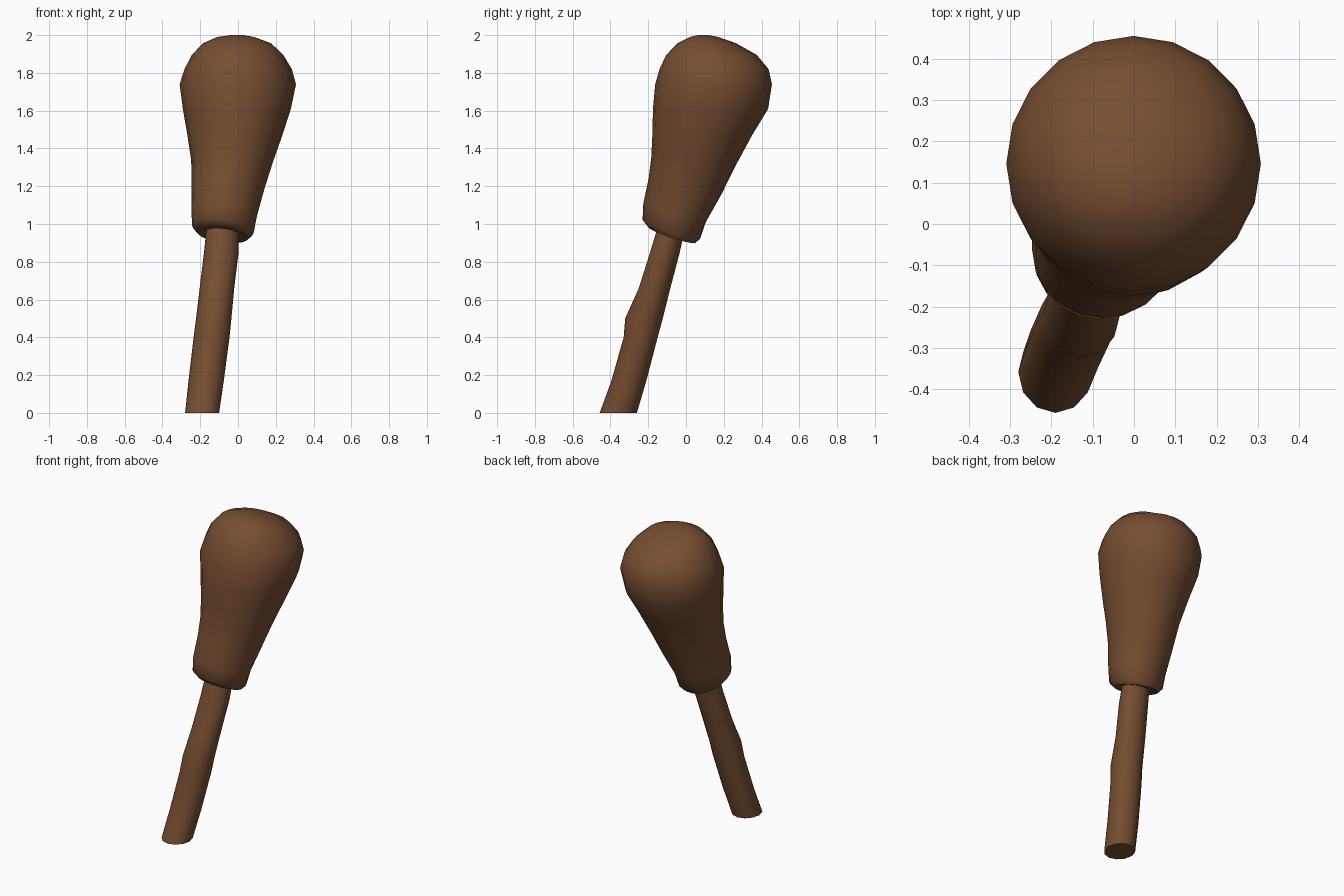
import bpy, bmesh, math

if "Cube" in bpy.data.objects:
    bpy.data.objects.remove(bpy.data.objects["Cube"])

brown = bpy.data.materials.new("brown")
brown.diffuse_color = (0.18, 0.075, 0.031, 1)
brown.use_nodes = True
brown.node_tree.nodes["Principled BSDF"].inputs["Base Color"].default_value = brown.diffuse_color


def loft(name, rings, sides):
    """Skin elliptical rings given as x min, x max, y min, y max, z, tilt."""
    bm = bmesh.new()
    loops = []
    for x0, x1, y0, y1, z, tilt in rings:
        cx, cy = (x0 + x1) / 2, (y0 + y1) / 2
        rx, ry = (x1 - x0) / 2, (y1 - y0) / 2
        loop = []
        for i in range(sides):
            a = 2 * math.pi * i / sides
            dx, dy = rx * math.cos(a), ry * math.sin(a)
            loop.append(bm.verts.new((cx + dx, cy + dy, z - tilt * (dy + 0.35 * dx))))
        loops.append(loop)
    for a, b in zip(loops, loops[1:]):
        for i in range(sides):
            j = (i + 1) % sides
            bm.faces.new((a[i], a[j], b[j], b[i]))
    bm.faces.new(loops[0][::-1])
    bm.faces.new(loops[-1])
    bmesh.ops.recalc_face_normals(bm, faces=bm.faces)
    mesh = bpy.data.meshes.new(name)
    bm.to_mesh(mesh)
    bm.free()
    mesh.materials.append(brown)
    ob = bpy.data.objects.new(name, mesh)
    bpy.context.collection.objects.link(ob)
    bpy.ops.object.select_all(action='DESELECT')
    ob.select_set(True)
    bpy.context.view_layer.objects.active = ob
    bpy.ops.object.shade_smooth_by_angle(angle=math.radians(50))
    return ob


# Slanted shaft with a slight bulge
loft("handle", [
    (-.28, -.10, -.457, -.26, 0, 0),
    (-.262, -.075, -.395, -.21, .17, 0),
    (-.235, -.045, -.33, -.15, .40, 0),
    (-.222, -.035, -.322, -.123, .50, 0),
    (-.203, -.02, -.25, -.083, .66, 0),
    (-.18, .003, -.19, -.033, .85, 0),
    (-.165, .005, -.145, 0, 1.0, 0),
], 12)

# Club head: tilted collar swelling into a rounded knob
loft("head", [
    (-.17, .0, -.155, .0, .955, .3),
    (-.215, .055, -.20, .05, .942, .33),
    (-.243, .083, -.23, .075, .972, .33),
    (-.247, .10, -.226, .105, 1.06, .3),
    (-.245, .14, -.198, .19, 1.20, .2),
    (-.248, .183, -.184, .262, 1.33, .1),
    (-.268, .235, -.178, .35, 1.47, 0),
    (-.292, .28, -.175, .435, 1.61, 0),
    (-.309, .307, -.163, .455, 1.74, 0),
    (-.283, .285, -.14, .437, 1.82, 0),
    (-.245, .24, -.105, .375, 1.895, 0),
    (-.185, .175, -.045, .265, 1.957, 0),
    (-.11, .085, .02, .17, 1.99, 0),
    (-.04, .03, .06, .12, 2.0, 0),
], 20)
